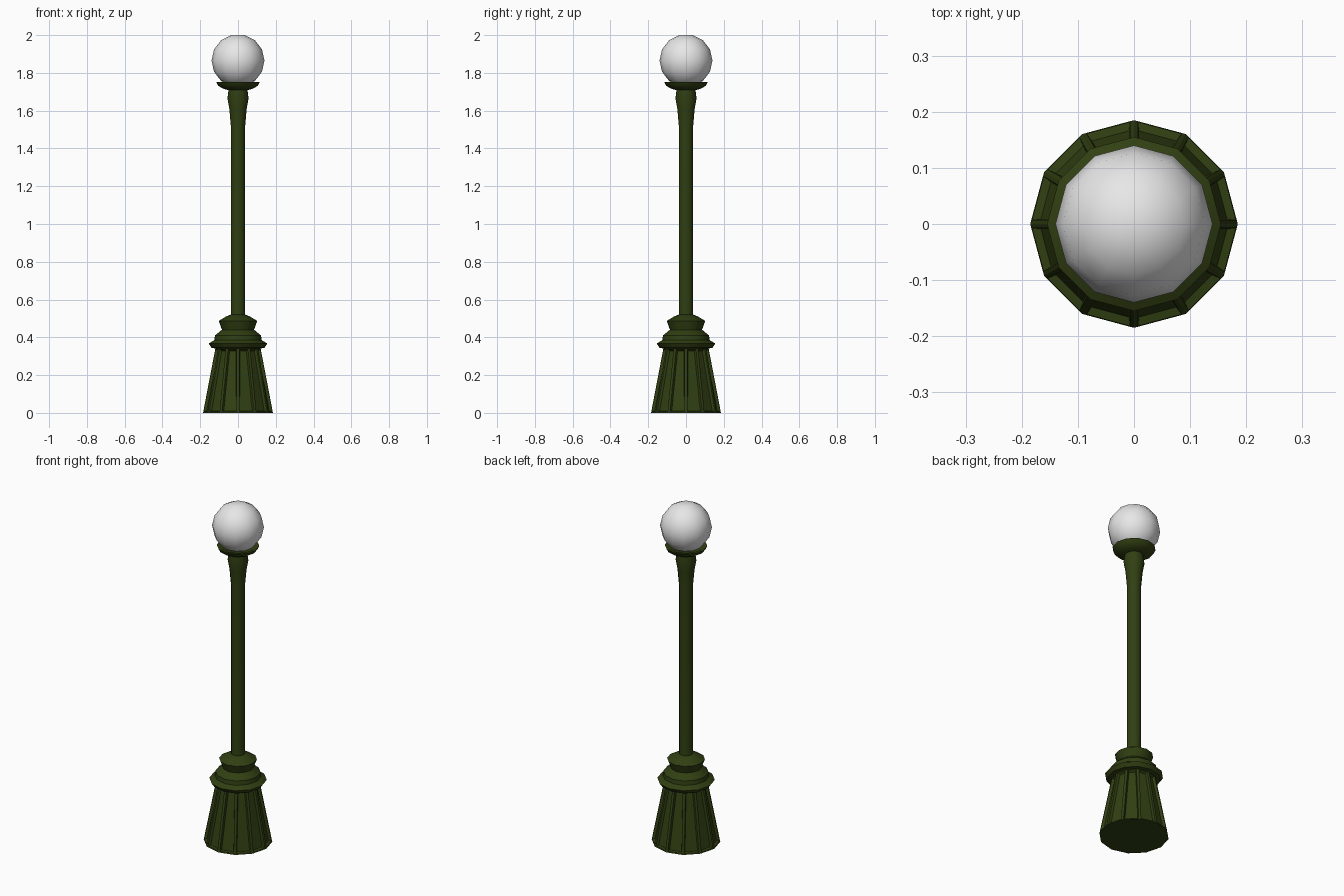
import bpy, bmesh, math

if "Cube" in bpy.data.objects:
    bpy.data.objects.remove(bpy.data.objects["Cube"])

SIDES = 12


def material(name, rgb):
    m = bpy.data.materials.new(name)
    m.diffuse_color = (*rgb, 1)
    m.use_nodes = True
    m.node_tree.nodes["Principled BSDF"].inputs["Base Color"].default_value = m.diffuse_color
    return m


green = material("dark_green", (0.03, 0.05, 0.006))
white = material("frosted_white", (0.8, 0.8, 0.8))


def lathe(name, profile, mat, angle=40, panels=False):
    """Revolve (radius, z) points into a closed twelve-sided solid."""
    bm = bmesh.new()
    rings = []
    for r, z in profile:
        rings.append([bm.verts.new((r * math.cos(2 * math.pi * i / SIDES),
                                    r * math.sin(2 * math.pi * i / SIDES), z))
                      for i in range(SIDES)])
    walls = []
    for a, b in zip(rings, rings[1:]):
        for i in range(SIDES):
            j = (i + 1) % SIDES
            walls.append(bm.faces.new((a[i], a[j], b[j], b[i])))
    bm.faces.new(rings[0][::-1])
    bm.faces.new(rings[-1])
    bm.normal_update()
    if panels:
        # sunken flutes, leaving a rib on every corner
        bmesh.ops.inset_individual(bm, faces=walls, thickness=0.011, depth=0)
        bmesh.ops.inset_individual(bm, faces=walls, thickness=0.008, depth=-0.014)
    mesh = bpy.data.meshes.new(name)
    bm.to_mesh(mesh)
    bm.free()
    mesh.materials.append(mat)
    ob = bpy.data.objects.new(name, mesh)
    bpy.context.collection.objects.link(ob)
    bpy.context.view_layer.objects.active = ob
    ob.select_set(True)
    bpy.ops.object.shade_smooth_by_angle(angle=math.radians(angle))
    ob.select_set(False)
    return ob


# Tapered fluted pedestal
lathe("fluted_base", [(0.185, 0), (0.119, 0.345)], green, 25, panels=True)

# Stepped mouldings above the pedestal
lathe("base_moulding", [(0.115, 0.34), (0.14, 0.345), (0.155, 0.367),
                        (0.125, 0.385), (0.122, 0.41), (0.085, 0.44),
                        (0.102, 0.487), (0.06, 0.512), (0.038, 0.52)], green)

# Long shaft with a flared neck
lathe("post", [(0.038, 0.51), (0.038, 1.52), (0.046, 1.61), (0.056, 1.665),
               (0.049, 1.72)], green)

# Shallow dish that holds the globe
lathe("globe_holder", [(0.049, 1.708), (0.078, 1.716), (0.105, 1.732),
                       (0.115, 1.752), (0.1, 1.752), (0.085, 1.742)], green)

# Faceted globe with a small flat cap at each end
R, CZ = 0.14, 1.865
globe = [(R * math.sin(math.radians(a)), CZ - R * math.cos(math.radians(a)))
         for a in (15, 40, 65, 90, 115, 140, 165)]
lathe("globe", globe, white, 60)
